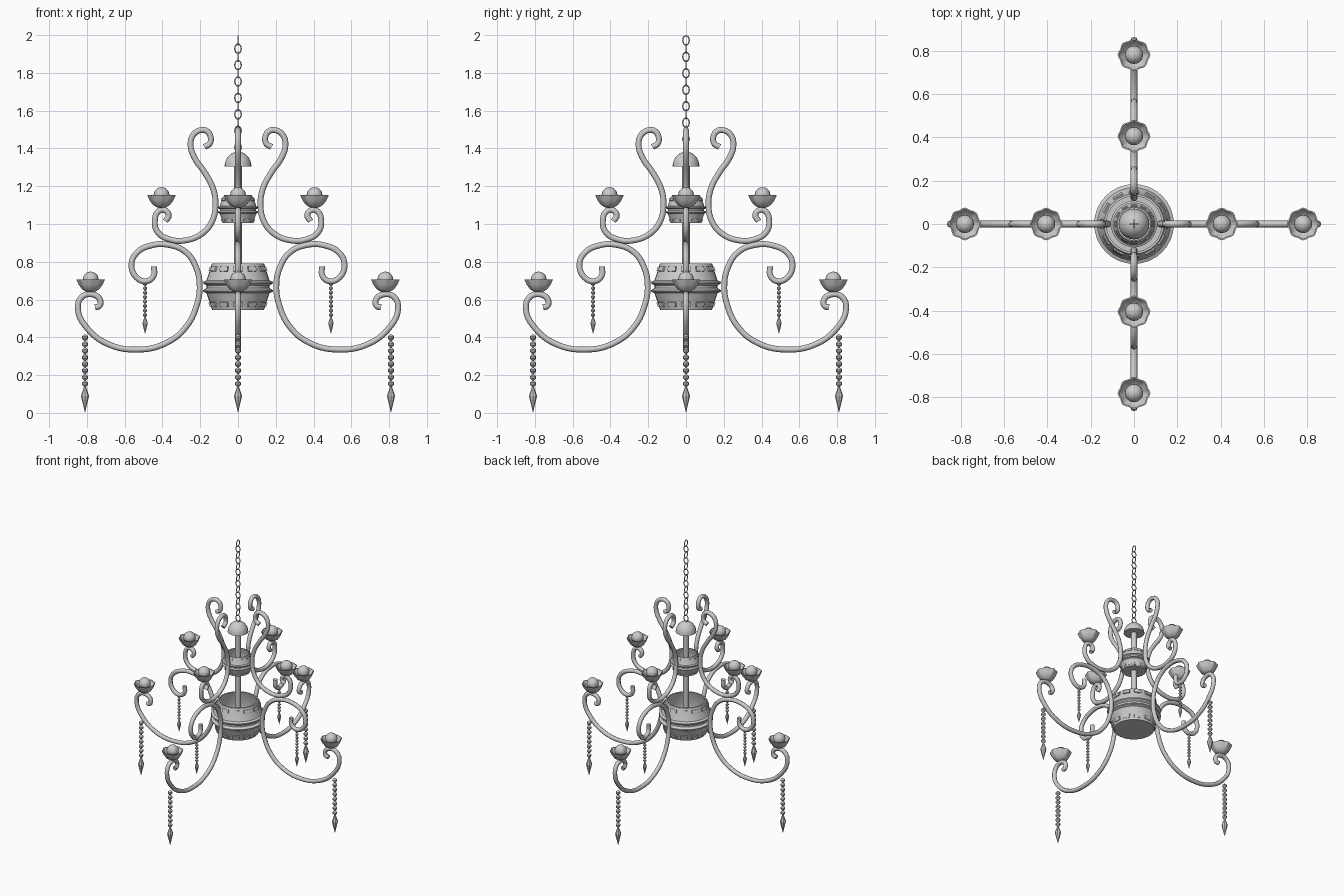
import bpy, bmesh, math
from mathutils import Matrix, Vector

if "Cube" in bpy.data.objects:
    bpy.data.objects.remove(bpy.data.objects["Cube"])

QUARTERS = [k * math.pi / 2 for k in range(4)]


def link(name, mesh, matrix=None):
    ob = bpy.data.objects.new(name, mesh)
    bpy.context.collection.objects.link(ob)
    if matrix is not None:
        ob.matrix_world = matrix
    return ob


def lathe(name, profile, segs, wave=None, smooth=True):
    """Spin (radius, z) points around z; wave(i, j) scales the radius."""
    bm = bmesh.new()
    rings = []
    for j, (r, z) in enumerate(profile):
        if r < 1e-5:
            rings.append([bm.verts.new((0, 0, z))])
            continue
        ring = []
        for i in range(segs):
            a = 2 * math.pi * i / segs
            s = wave(a, j) if wave else 1
            ring.append(bm.verts.new((r * s * math.cos(a), r * s * math.sin(a), z)))
        rings.append(ring)
    for a, b in zip(rings, rings[1:]):
        for i in range(segs):
            k = (i + 1) % segs
            if len(a) == 1:
                bm.faces.new((a[0], b[k], b[i]))
            elif len(b) == 1:
                bm.faces.new((a[i], a[k], b[0]))
            else:
                bm.faces.new((a[i], a[k], b[k], b[i]))
    bmesh.ops.recalc_face_normals(bm, faces=bm.faces)
    me = bpy.data.meshes.new(name)
    bm.to_mesh(me)
    bm.free()
    if smooth:
        me.shade_smooth()
        me.set_sharp_from_angle(angle=math.radians(35))
    return me


def tube(name, pts, radius):
    """Swept round bar through (x, z) points, returned as a mesh."""
    cu = bpy.data.curves.new(name, 'CURVE')
    cu.dimensions = '3D'
    cu.bevel_depth, cu.bevel_resolution = radius, 2
    cu.resolution_u, cu.use_fill_caps = 5, True
    sp = cu.splines.new('BEZIER')
    sp.bezier_points.add(len(pts) - 1)
    for p, (x, z) in zip(sp.bezier_points, pts):
        p.co = (x, 0, z)
        p.handle_left_type = p.handle_right_type = 'AUTO'
    ob = link(name, cu)
    bpy.context.view_layer.update()
    me = bpy.data.meshes.new_from_object(ob.evaluated_get(bpy.context.evaluated_depsgraph_get()))
    bpy.data.objects.remove(ob)
    me.shade_smooth()
    me.set_sharp_from_angle(angle=math.radians(50))
    return me


def around(name, mesh, x=0.0, z=0.0, scale=1.0):
    """Four copies, one on each arm direction."""
    for n, a in enumerate(QUARTERS):
        link(f"{name}_{n + 1}", mesh, Matrix.Rotation(a, 4, 'Z')
             @ Matrix.Translation((x, 0, z)) @ Matrix.Scale(scale, 4))


# scroll arms
lower = [(.445, .775), (.447, .725), (.487, .697), (.54, .72), (.564, .785), (.537, .846),
         (.465, .885), (.37, .89), (.275, .85), (.222, .77), (.203, .68), (.217, .575),
         (.275, .455), (.38, .37), (.53, .335), (.69, .365), (.80, .45), (.847, .545),
         (.83, .61), (.777, .628), (.73, .598), (.735, .565), (.757, .56)]
upper = [(.178, 1.408), (.15, 1.425), (.145, 1.46), (.165, 1.492), (.2, 1.496), (.238, 1.47),
         (.251, 1.415), (.23, 1.35), (.178, 1.275), (.133, 1.19), (.119, 1.10), (.137, 1.015),
         (.185, .953), (.27, .915), (.36, .918), (.425, .957), (.44, 1.02), (.42, 1.068),
         (.388, 1.073), (.367, 1.045), (.385, 1.015)]
around("lower_arm", tube("lower_arm", lower, .0155))
around("upper_arm", tube("upper_arm", upper, .0155))

# barrels: open-topped drum with two ridges, upper one is a smaller copy
prof = [(0, -.122), (.138, -.122), (.165, -.04), (.168, -.034), (.184, -.026), (.184, -.018),
        (.166, -.006), (.166, .006), (.184, .018), (.184, .026), (.168, .034), (.165, .04),
        (.138, .122), (.128, .122), (.153, .04), (.153, -.04), (.128, -.114), (0, -.114)]
drum = lathe("drum", prof, 32)
bm = bmesh.new()
for side in (-1, 1):
    for i in range(12):
        m = (Matrix.Rotation(math.pi / 6 * i, 4, 'Z') @ Matrix.Translation((.146, 0, side * .094))
             @ Matrix.Rotation(-side * .32, 4, 'Y') @ Matrix.Diagonal((.014, .048, .026, 1)))
        bmesh.ops.create_cube(bm, size=1, matrix=m)
studs = bpy.data.meshes.new("drum_studs")
bm.to_mesh(studs)
bm.free()
for tag, z, s in (("lower", .668, 1), ("upper", 1.075, .58)):
    m = Matrix.Translation((0, 0, z)) @ Matrix.Scale(s, 4)
    link(tag + "_drum", drum, m)
    link(tag + "_drum_studs", studs, m)

# central rod and domed cap
link("central_rod", lathe("central_rod", [(0, .55), (.02, .55), (.02, 1.32), (0, 1.32)], 16))
dome = [(.071 * math.cos(t * math.pi / 16), 1.305 + .078 * math.sin(t * math.pi / 16)) for t in range(8)]
link("dome_cap", lathe("dome_cap", [(0, 1.305)] + dome + [(0, 1.383)], 24))

# scalloped candle cups with a ball in each
cup = [(0, -.068), (.022, -.066), (.045, -.052), (.06, -.028), (.072, 0),
       (.066, .0), (.052, -.022), (.03, -.04), (0, -.045)]
cup_me = lathe("cup", cup, 32, lambda a, j: 1 + (.05 * math.cos(8 * a) if 2 < j < 7 else 0))
ball_me = lathe("ball", [(.042 * math.sin(t * math.pi / 10), -.042 * math.cos(t * math.pi / 10))
                         for t in range(11)], 16)
for tag, x, z in (("lower", .78, .706), ("upper", .405, 1.153)):
    around(tag + "_cup", cup_me, x, z)
    around(tag + "_ball", ball_me, x, z)

# faceted bead strings ending in a pointed drop (long outside, short inside)
beads = []
for i in range(8):
    t = -.035 * i
    beads += [(.005, t), (.016, t - .010), (.016, t - .022), (.005, t - .033)]
string = [(0, .004)] + beads + [(.008, -.285), (.021, -.325), (.017, -.345), (0, -.415)]
string_me = lathe("bead_string", string, 8, smooth=False)
around("outer_bead_string", string_me, .81, .415)
around("inner_bead_string", string_me, .492, .694, .67)

# hanging chain of alternating oval links
bm = bmesh.new()
M, N, W = 16, 6, .0035
ring = []
for i in range(M):
    a = 2 * math.pi * i / M
    d = Vector((math.cos(a), 0, math.sin(a)))
    c = Vector((.017 * d.x, 0, .0245 * d.z))
    ring.append([bm.verts.new(c + W * (d * math.cos(b) + Vector((0, math.sin(b), 0))))
                 for b in (2 * math.pi * k / N for k in range(N))])
for i in range(M):
    p, q = ring[i], ring[(i + 1) % M]
    for k in range(N):
        bm.faces.new((p[k], p[(k + 1) % N], q[(k + 1) % N], q[k]))
bmesh.ops.recalc_face_normals(bm, faces=bm.faces)
chain = bpy.data.meshes.new("chain_link")
bm.to_mesh(chain)
bm.free()
chain.shade_smooth()
for i in range(14):
    link(f"chain_link_{i + 1}", chain, Matrix.Translation((0, 0, 1.972 - .0435 * i))
         @ Matrix.Rotation(math.pi / 2 * ((i + 1) % 2), 4, 'Z'))
